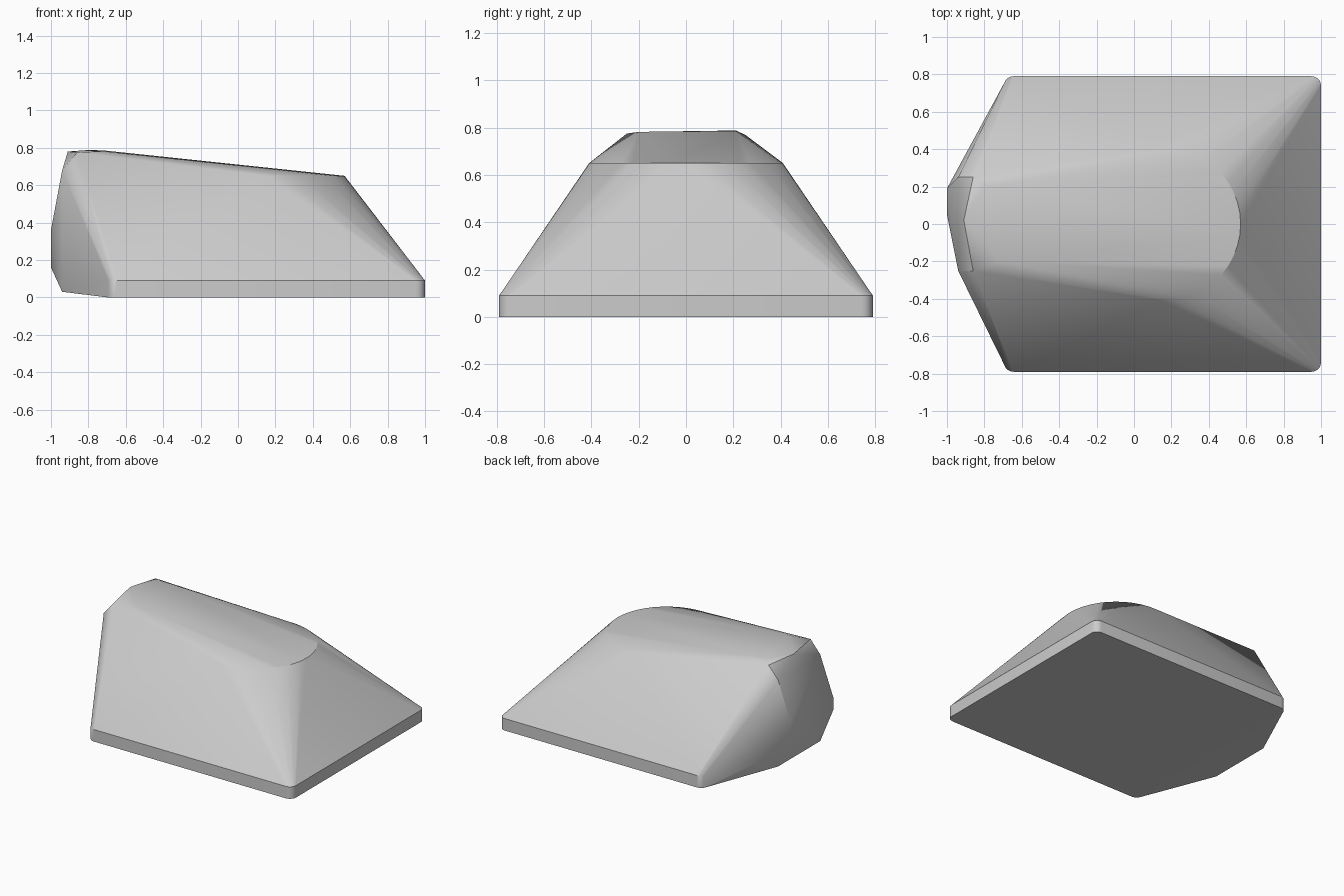
import bpy, bmesh, math

cube = bpy.data.objects.get("Cube")
if cube:
    bpy.data.objects.remove(cube, do_unlink=True)

grey = bpy.data.materials.new("light grey")
grey.use_nodes = True
colour = (0.6, 0.6, 0.6, 1)
grey.diffuse_color = colour
grey.node_tree.nodes["Principled BSDF"].inputs["Base Color"].default_value = colour


def arc(cx, cy, radius, start, end, steps):
    """Points along a horizontal arc, angles in degrees."""
    angles = [math.radians(start + (end - start) * i / steps) for i in range(steps + 1)]
    return [(cx + radius * math.cos(a), cy + radius * math.sin(a)) for a in angles]


points = []

# Base plate with rounded corners
r = 0.05
for i, (x, y) in enumerate([(0.95, 0.74), (-0.645, 0.74), (-0.645, -0.74), (0.95, -0.74)]):
    for px, py in arc(x, y, r, i * 90, i * 90 + 90, 5):
        points += [(px, py, 0), (px, py, 0.09)]

# Round rim at the low end of the top
points += [(x, y, 0.65) for x, y in arc(0.16, 0, 0.41, -100, 100, 24)]

# Narrow upright end
for side in (-0.25, 0.25):
    points += [(-0.94, side, 0.03), (-0.94, side, 0.68)]
for y in (0.05, 0.19):
    points += [(-1, y, 0.16), (-1, y, 0.36)]

# High end of the sloping top
points += [(-0.91, 0.02, 0.78), (-0.86, -0.25, 0.775), (-0.86, 0.25, 0.77),
           (-0.80, 0.21, 0.788), (-0.72, 0.21, 0.786), (-0.72, -0.2, 0.782)]

# Wrap the outlines in one convex shell
bm = bmesh.new()
for p in points:
    bm.verts.new(p)
hull = bmesh.ops.convex_hull(bm, input=bm.verts)
loose = {g for g in hull["geom_interior"] + hull["geom_unused"] if isinstance(g, bmesh.types.BMVert)}
bmesh.ops.delete(bm, geom=list(loose), context='VERTS')
bmesh.ops.dissolve_limit(bm, angle_limit=math.radians(0.5), verts=bm.verts, edges=bm.edges)
bmesh.ops.recalc_face_normals(bm, faces=bm.faces)
mesh = bpy.data.meshes.new("wedge_body")
bm.to_mesh(mesh)
bm.free()

body = bpy.data.objects.new("wedge_body", mesh)
bpy.context.collection.objects.link(body)
mesh.materials.append(grey)
bpy.context.view_layer.objects.active = body
body.select_set(True)
bpy.ops.object.shade_smooth_by_angle(angle=math.radians(30))
